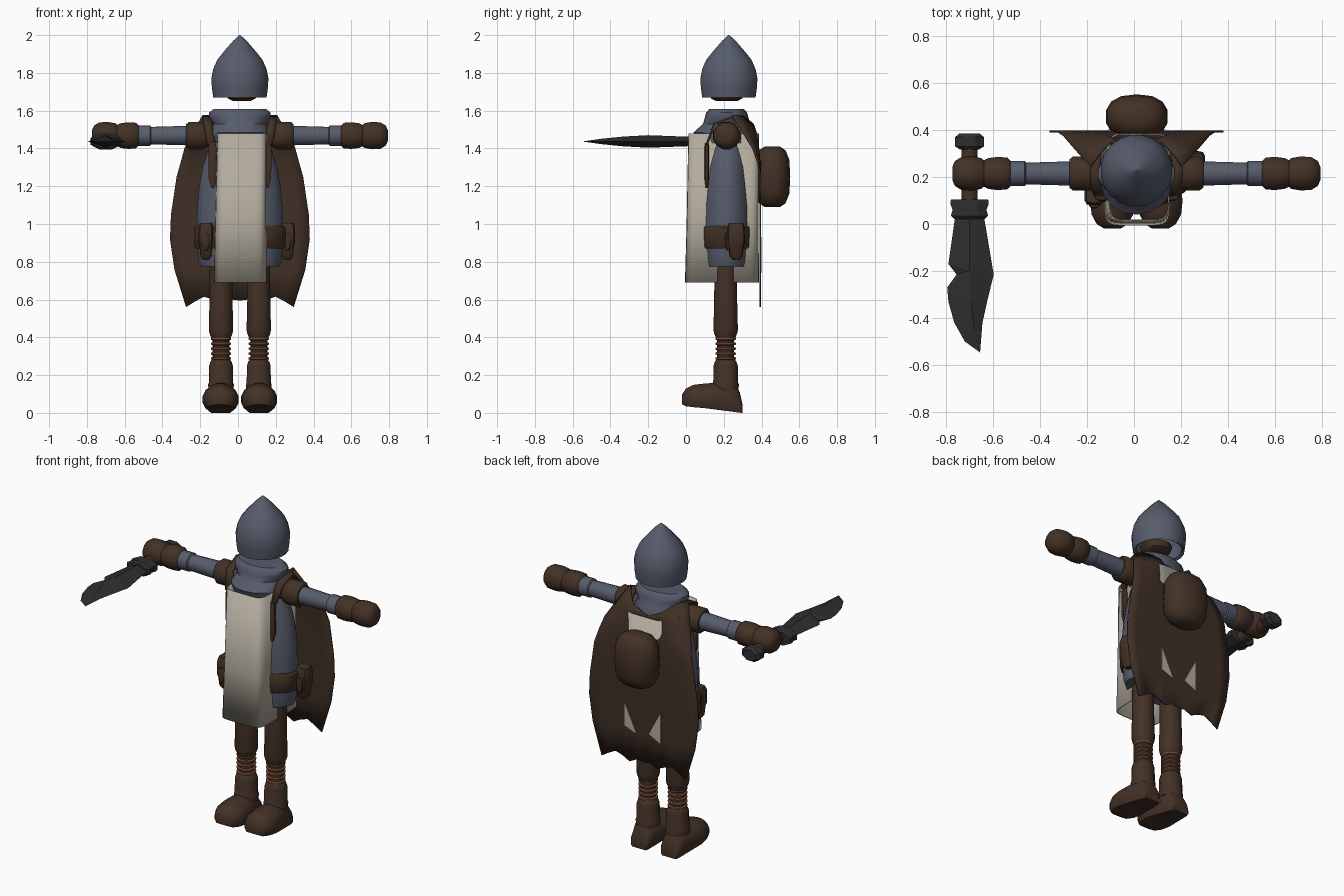
import bpy, bmesh, math
from mathutils import Vector

if "Cube" in bpy.data.objects:
    bpy.data.objects.remove(bpy.data.objects["Cube"])

CX = 0.01   # body centre line
CY = 0.215


def material(name, rgb):
    m = bpy.data.materials.new(name)
    m.diffuse_color = (*rgb, 1)
    m.use_nodes = True
    m.node_tree.nodes["Principled BSDF"].inputs["Base Color"].default_value = m.diffuse_color
    return m


SLATE = material("slate", (0.095, 0.108, 0.148))
BROWN = material("dark leather", (0.056, 0.031, 0.019))
CAPE = material("cape brown", (0.050, 0.029, 0.019))
COIL = material("tan wrap", (0.21, 0.085, 0.042))
CREAM = material("cream cloth", (0.45, 0.41, 0.345))
IRON = material("black iron", (0.028, 0.028, 0.029))


def finish(name, verts, faces, mat, angle=40, thick=0):
    me = bpy.data.meshes.new(name)
    me.from_pydata(verts, [], faces)
    bm = bmesh.new()
    bm.from_mesh(me)
    bmesh.ops.recalc_face_normals(bm, faces=bm.faces)
    bm.to_mesh(me)
    bm.free()
    ob = bpy.data.objects.new(name, me)
    bpy.context.collection.objects.link(ob)
    me.materials.append(mat)
    if thick:
        s = ob.modifiers.new("thickness", "SOLIDIFY")
        s.thickness, s.offset = thick, 0
    bpy.ops.object.select_all(action="DESELECT")
    ob.select_set(True)
    bpy.context.view_layer.objects.active = ob
    if angle:
        bpy.ops.object.shade_smooth_by_angle(angle=math.radians(angle))
    return ob


def loft(name, sections, mat, axis="z", centre=(0, 0), seg=16, power=2, caps=True, angle=40, thick=0):
    """Sections are (position, radius a, radius b, offset a, offset b, floor of b)."""
    verts, faces = [], []
    for s in sections:
        t, ra, rb, oa, ob, floor = (list(s) + [0, 0, -9][len(s) - 3:])
        for i in range(seg):
            w = 2 * math.pi * (i + 0.5) / seg
            c, d = math.cos(w), math.sin(w)
            a = centre[0] + oa + ra * math.copysign(abs(c) ** (2 / power), c)
            b = max(floor, centre[1] + ob + rb * math.copysign(abs(d) ** (2 / power), d))
            verts.append({"z": (a, b, t), "y": (a, t, b), "x": (t, a, b)}[axis])
    for r in range(len(sections) - 1):
        for i in range(seg):
            j = (i + 1) % seg
            faces.append((r * seg + i, r * seg + j, (r + 1) * seg + j, (r + 1) * seg + i))
    if caps:
        faces.append(tuple(range(seg)))
        faces.append(tuple(range(len(verts) - seg, len(verts))))
    return finish(name, verts, faces, mat, angle, thick)


def rod(name, prof, mat, axis, centre, **kw):
    return loft(name, [(t, r, r) for t, r in prof], mat, axis, centre, **kw)


def ribbon(name, path, width, mat, thick):
    """Strap of constant width along x, following a path."""
    verts = [(x + s * width / 2, y, z) for x, y, z in path for s in (-1, 1)]
    faces = [(2 * i, 2 * i + 1, 2 * i + 3, 2 * i + 2) for i in range(len(path) - 1)]
    return finish(name, verts, faces, mat, 40, thick)


# pointed helmet, hollow inside, with a bit of lining
rod("helmet", [(1.89, .03), (1.84, .10), (1.75, .135), (1.68, .128), (1.67, .143), (1.72, .15),
               (1.77, .153), (1.82, .143), (1.87, .121), (1.92, .08), (1.97, .036), (1.99, .014), (2.0, .003)],
    SLATE, "z", (CX, .227), seg=20)
loft("helmet_lining", [(1.652, .05, .06), (1.665, .075, .085), (1.70, .09, .09)], BROWN, "z", (.02, .215))

# cowl and tunic
loft("cowl", [(1.43, .165, .15), (1.485, .165, .165, 0, -.01), (1.53, .14, .125), (1.565, .165, .115),
              (1.59, .165, .108), (1.61, .14, .09)], SLATE, "z", (CX, CY), seg=18)
loft("tunic", [(.775, .21, .124), (.80, .222, .127), (.90, .228, .135), (1.0, .23, .14), (1.1, .228, .138),
               (1.2, .218, .13), (1.3, .2, .122), (1.4, .168, .113), (1.5, .13, .09)],
     SLATE, "z", (CX, CY), seg=20)

# tabard tube around the body
loft("tabard", [(.69, .138, .193, .012, .19), (1.0, .133, .188, .015, .194), (1.48, .127, .184, .021, .199)],
     CREAM, "z", seg=28, power=7, caps=False, thick=.006, angle=50)

# belt and hip pouches
loft("belt", [(.87, .235, .140), (.88, .243, .147), (.98, .245, .150), (.99, .236, .143)],
     BROWN, "z", (CX, CY), seg=20)
for side, px, py in (("right", .262, .265), ("left", -.17, .125)):
    loft(side + "_pouch", [(.81, .015, .018), (.83, .03, .035), (.89, .036, .042), (.90, .042, .047),
                           (.98, .042, .045), (1.005, .034, .036)], BROWN, "z", (px, py), seg=10, power=3.5)
    loft(side + "_pouch_flap", [(.86, .012, .014), (.92, .024, .02), (.95, .02, .016)],
         BROWN, "z", (px, py - .04), seg=8)

# arms, gauntlets and legs, repeated on both sides
for side, m in (("right", 1), ("left", -1)):
    def along(prof):
        return [(CX + m * t, r) for t, r in prof]
    arm = (CY, 1.468)
    rod(side + "_shoulder_cuff", along([(.155, .05), (.18, .068), (.20, .075), (.27, .075), (.285, .062)]),
        BROWN, "x", arm, seg=12)
    rod(side + "_sleeve", along([(.15, .054), (.30, .052), (.47, .047), (.475, .055), (.535, .055), (.56, .05)]),
        SLATE, "x", arm)
    rod(side + "_gauntlet", along([(.535, .055), (.55, .07), (.59, .073), (.63, .068), (.65, .058)]),
        BROWN, "x", arm, seg=12)
    rod(side + "_fist", along([(.64, .05), (.66, .068), (.70, .075), (.745, .072), (.772, .055), (.783, .03)]),
        BROWN, "x", arm, seg=12)

    # shoulder strap with a hanging end
    sx = CX + m * .15
    ribbon(side + "_shoulder_strap", [(sx, .36, 1.42), (sx + m * .02, .33, 1.50), (sx + m * .025, .24, 1.565),
                                      (sx + m * .02, .15, 1.53), (sx, .11, 1.42)], .045, BROWN, .012)
    loft(side + "_strap_end", [(1.19, .006, .006), (1.24, .021, .012), (1.40, .024, .012), (1.43, .015, .01)],
         BROWN, "z", (sx - m * .005, .11), seg=8, power=4)

    leg = (CX + m * .1, .21)
    rod(side + "_trouser_leg", [(.38, .045), (.42, .062), (.44, .066), (.60, .062), (.85, .06)], BROWN, "z", leg)
    rod(side + "_ankle", [(.25, .046), (.40, .046)], BROWN, "z", leg)
    for k in range(5):
        z = .288 + k * .026
        rod(f"{side}_ankle_wrap_{k + 1}", [(z - .008, .046), (z - .004, .055), (z + .004, .055), (z + .008, .046)],
            COIL, "z", leg)
    rod(side + "_boot_shaft", [(.12, .068), (.15, .07), (.16, .066), (.25, .064), (.27, .058), (.285, .046)],
        BROWN, "z", leg, seg=14)
    # foot lofted from toe to heel with a flat sole
    foot = []
    for y, w, lo, hi in ((-.02, .035, .045, .10), (0, .068, .035, .13), (.04, .09, .03, .15), (.10, .097, .025, .157),
                         (.17, .084, .016, .162), (.25, .07, .006, .165), (.285, .062, .001, .11), (.298, .055, 0, .05)):
        foot.append((y, w, .65 * (hi - lo), 0, lo + .35 * (hi - lo), lo))
    loft(side + "_boot_foot", foot, BROWN, "y", (CX + m * .102, 0), seg=16)

# cape, curling forward over the shoulders, with a ragged hem
N = 12
HEM = (.56, .59, .615, .60, .58, .60, .595, .60, .575, .60, .615, .59, .56)
ROWS = ((1.56, .195, .15), (1.48, .25, .09), (1.40, .292, .04), (1.33, .312, .015), (1.25, .335, 0),
        (1.05, .365, 0), (.92, .37, 0), (.76, .347, 0), (.56, .285, 0))
cv, cf = [], []
for r, (z, hw, bend) in enumerate(ROWS):
    for i in range(N + 1):
        u = 2 * i / N - 1
        zz = HEM[i] if r == len(ROWS) - 1 else z
        if r == 0:
            zz = 1.49 + .085 * min(1, abs(u) * 1.3) ** 2
        y = .394 - bend * u * u
        if z > 1.36 and abs(u) < .45:
            y -= .026
        cv.append((CX + hw * u, y, zz))
for r in range(len(ROWS) - 1):
    for i in range(N):
        a = r * (N + 1) + i
        cf.append((a, a + 1, a + N + 2, a + N + 1))
finish("cape", cv, cf, CAPE, 45, .008)

# tabard corners showing through the cape
for i, tri in enumerate((((-.11, .93), (-.11, .74), (-.03, .78)), ((.135, .93), (.135, .79), (.055, .76)))):
    finish(f"tabard_corner_{i + 1}", [(x, .401, z) for x, z in tri], [(0, 1, 2)], CREAM, 0, .004)

# rounded bundle on the back
loft("back_bundle", [(1.09, .06, .04), (1.11, .10, .07), (1.16, .128, .09), (1.25, .134, .095), (1.34, .128, .09),
                     (1.39, .10, .07), (1.41, .06, .04)], BROWN, "z", (.012, .457), seg=14, power=2.4)

# blade: outline with a raised ridge on both faces
KX, KZ = -.70, 1.437
OUT = ((-.76, .04), (-.79, -.17), (-.755, -.215), (-.795, -.27), (-.79, -.33), (-.765, -.42), (-.72, -.50),
       (-.655, -.547), (-.645, -.42), (-.625, -.33), (-.597, -.215), (-.64, .04))
RIDGE = ((-.70, .04), (-.70, -.20), (-.695, -.33), (-.68, -.45))
bv = [(x, y, KZ) for x, y in OUT]
bv += [(x, y, KZ + s * h) for s in (1, -1) for (x, y), h in zip(RIDGE, (.024, .033, .026, .014))]
bf = []
for k in (12, 16):
    a, b, c, d = k, k + 1, k + 2, k + 3
    bf += [(0, 1, b, a), (1, 2, b), (2, 3, b), (3, 4, c, b), (4, 5, d, c), (5, 6, d), (6, 7, d),
           (7, 8, d), (8, 9, c, d), (9, 10, b, c), (10, 11, a, b)]
bf += [(0, 12, 11), (0, 11, 16)]
finish("blade", bv, bf, IRON, 0)

# guard, grip and pommel
loft("blade_guard", [(.022, .07, .036), (.035, .086, .046), (.06, .078, .042), (.085, .088, .046), (.105, .086, .042)],
     IRON, "y", (KX, KZ), seg=8, angle=25)
rod("grip", [(.10, .036), (.33, .036)], BROWN, "y", (KX, KZ), seg=10)
loft("pommel", [(.318, .045, .035), (.33, .066, .045), (.37, .066, .045), (.386, .045, .035)],
     IRON, "y", (KX, KZ), seg=8, angle=25)
